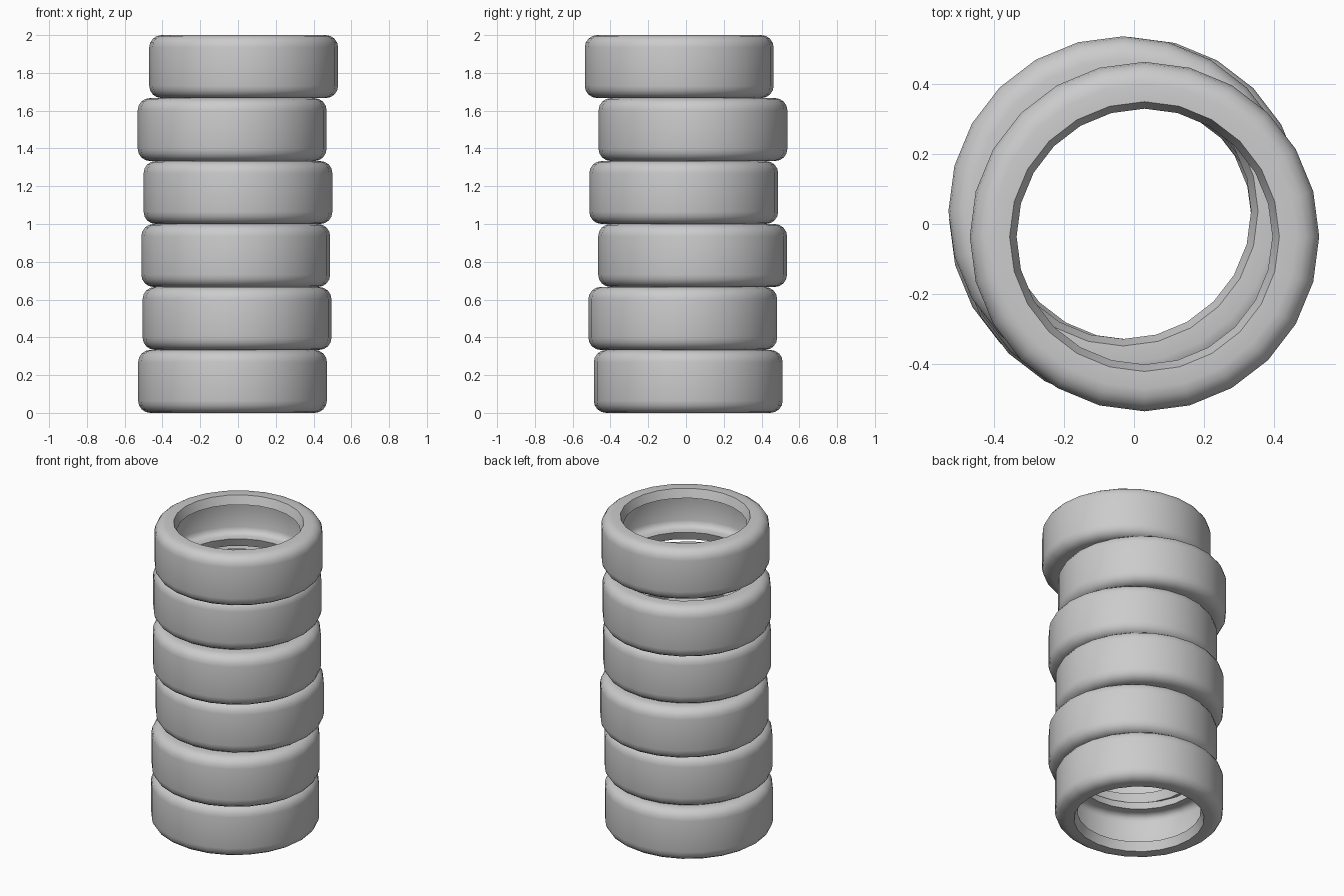
import bpy, bmesh, math

if "Cube" in bpy.data.objects:
    bpy.data.objects.remove(bpy.data.objects["Cube"])

SIDES = 24
H = 1 / 3  # height of one tyre


def corner(cr, cz, rad, a0, a1, steps=4):
    """Points of a rounded profile corner, as (radius, height)."""
    pts = []
    for i in range(steps + 1):
        a = math.radians(a0 + (a1 - a0) * i / steps)
        pts.append((cr + rad * math.cos(a), cz + rad * math.sin(a)))
    return pts


# Upper half of the hollow tyre section: tread, shoulder, sidewall, bead, cavity
half = H / 2
upper = corner(0.435, half - 0.065, 0.065, 0, 90)
upper += [(0.386, half), (0.366, half - 0.055)]
upper += corner(0.41, half - 0.095, 0.04, 90, 0, 3)
lower = [(r, -z) for r, z in reversed(upper)]
profile = [(r, z + half) for r, z in upper + lower]


def tyre(name, x, y, z):
    bm = bmesh.new()
    rings = []
    for i in range(SIDES):
        a = math.tau * i / SIDES
        rings.append([bm.verts.new((r * math.cos(a), r * math.sin(a), h)) for r, h in profile])
    n = len(profile)
    for i in range(SIDES):
        a, b = rings[i], rings[(i + 1) % SIDES]
        for j in range(n):
            k = (j + 1) % n
            bm.faces.new((a[j], b[j], b[k], a[k]))
    bmesh.ops.recalc_face_normals(bm, faces=bm.faces)
    mesh = bpy.data.meshes.new(name)
    bm.to_mesh(mesh)
    bm.free()
    ob = bpy.data.objects.new(name, mesh)
    ob.location = (x, y, z)
    bpy.context.collection.objects.link(ob)
    bpy.ops.object.select_all(action='DESELECT')
    ob.select_set(True)
    bpy.context.view_layer.objects.active = ob
    bpy.ops.object.shade_smooth_by_angle(angle=math.radians(35))


# Loose stack, bottom to top
offsets = [(-0.029, 0.012), (-0.005, -0.017), (-0.012, 0.035),
           (0.0, -0.012), (-0.031, 0.037), (0.03, -0.036)]
for i, (x, y) in enumerate(offsets):
    tyre(f"tyre_{i + 1}", x, y, i * H)
